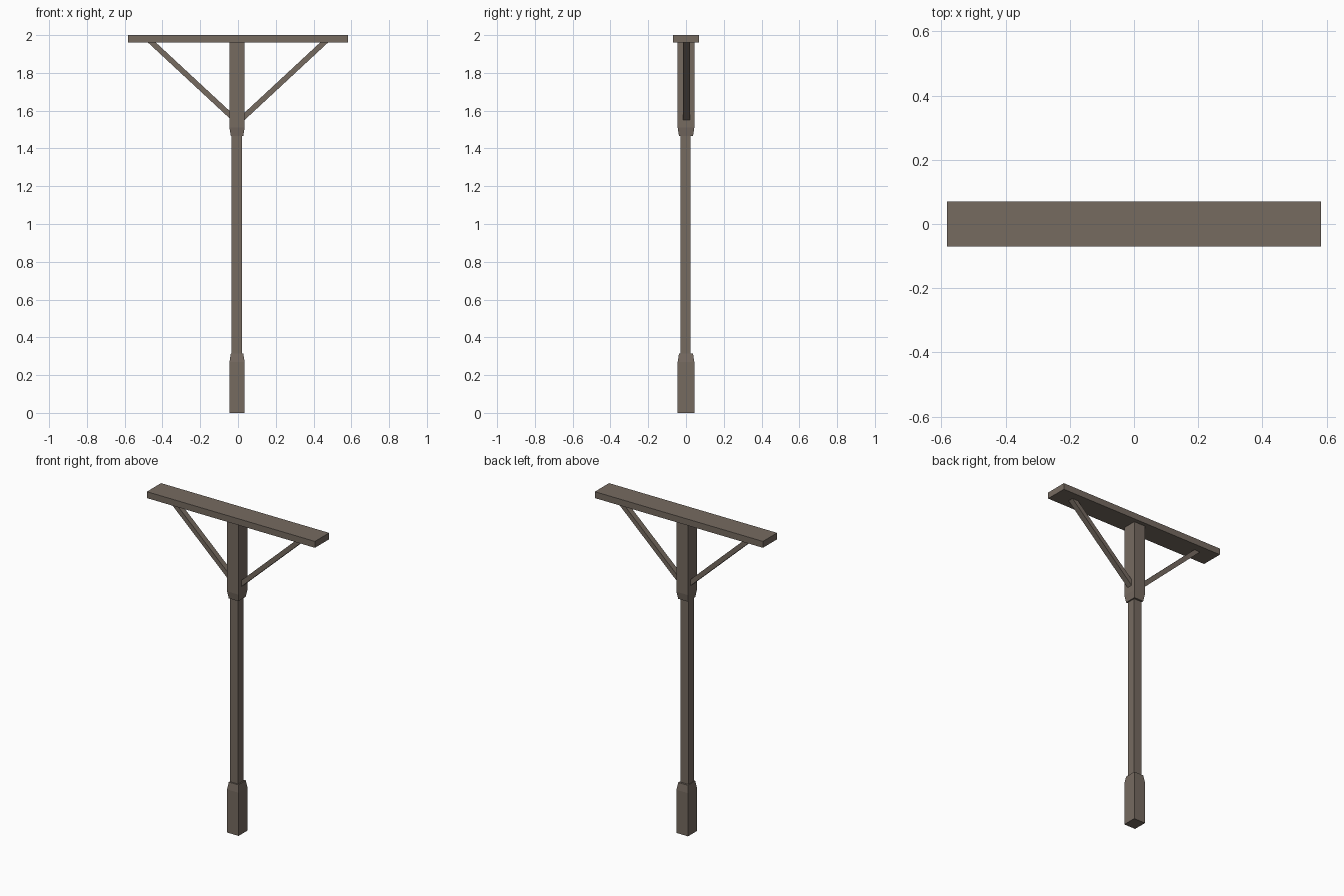
import bpy, bmesh

if "Cube" in bpy.data.objects:
    bpy.data.objects.remove(bpy.data.objects["Cube"])

wood = bpy.data.materials.new("weathered brown wood")
wood.diffuse_color = (0.18, 0.145, 0.118, 1)
wood.use_nodes = True
wood.node_tree.nodes["Principled BSDF"].inputs["Base Color"].default_value = wood.diffuse_color


def finish(name, bm):
    bmesh.ops.recalc_face_normals(bm, faces=bm.faces)
    mesh = bpy.data.meshes.new(name)
    bm.to_mesh(mesh)
    bm.free()
    mesh.materials.append(wood)
    obj = bpy.data.objects.new(name, mesh)
    bpy.context.collection.objects.link(obj)
    return obj


def loft(name, rings):
    """Join equal-sized vertex rings into a closed flat-sided solid."""
    bm = bmesh.new()
    loops = [[bm.verts.new(p) for p in ring] for ring in rings]
    n = len(loops[0])
    for a, b in zip(loops, loops[1:]):
        for i in range(n):
            j = (i + 1) % n
            bm.faces.new((a[i], a[j], b[j], b[i]))
    bm.faces.new(loops[0])
    bm.faces.new(loops[-1])
    return finish(name, bm)


def rect(cx, cy, hx, hy, z):
    return [(cx - hx, cy - hy, z), (cx + hx, cy - hy, z),
            (cx + hx, cy + hy, z), (cx - hx, cy + hy, z)]


# Post: wide foot and head blocks with chamfered shoulders, thin shaft between
CX = -0.005
loft("post_foot", [rect(CX, 0, 0.04, 0.044, 0),
                   rect(CX, 0, 0.04, 0.044, 0.27),
                   rect(CX, 0, 0.033, 0.037, 0.315)])
loft("post_shaft", [rect(-0.007, -0.002, 0.027, 0.027, 0.31),
                    rect(-0.007, -0.002, 0.027, 0.027, 1.47)])
loft("post_head", [rect(CX, 0, 0.033, 0.037, 1.465),
                   rect(CX, 0, 0.04, 0.044, 1.51),
                   rect(CX, 0, 0.04, 0.044, 1.96)])

# Crossbeam on top
loft("crossbeam", [rect(0, 0, 0.582, 0.07, 1.96),
                   rect(0, 0, 0.582, 0.07, 2.0)])

# Diagonal braces, mirrored left and right
profile = [(0.03, 1.546), (0.476, 1.96), (0.434, 1.96), (0.03, 1.585)]
for name, s in (("left_brace", -1), ("right_brace", 1)):
    loft(name, [[(s * x, y, z) for x, z in profile] for y in (-0.015, 0.02)])
